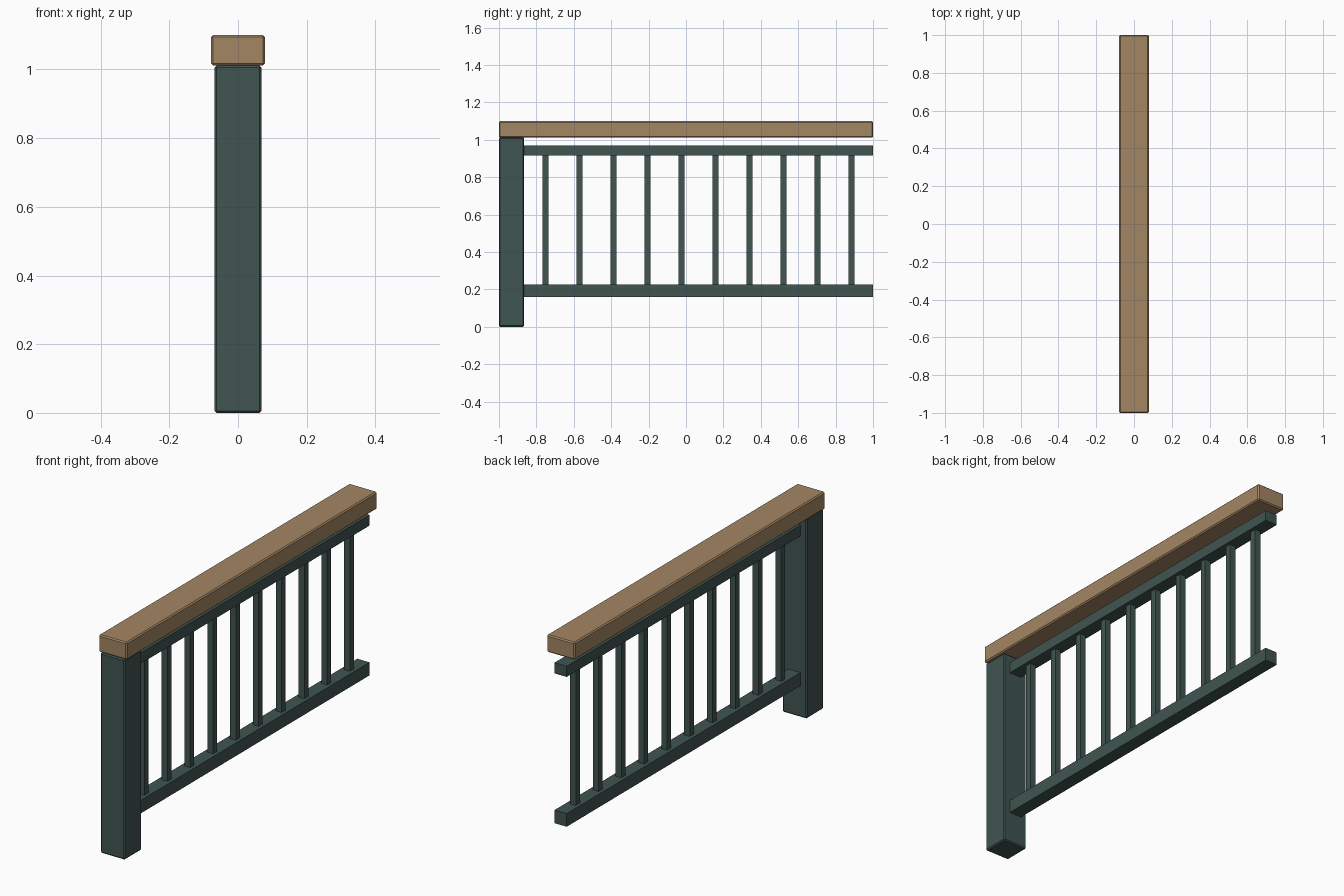
import bpy

cube = bpy.data.objects.get("Cube")
if cube:
    bpy.data.objects.remove(cube, do_unlink=True)


def make_material(name, rgb):
    mat = bpy.data.materials.new(name)
    mat.use_nodes = True
    color = (*rgb, 1.0)
    mat.diffuse_color = color
    mat.node_tree.nodes["Principled BSDF"].inputs["Base Color"].default_value = color
    return mat


def make_box(name, mat, width, y_range, z_range, bevel=0.0):
    """Box centred on x, spanning the given y and z ranges."""
    (y0, y1), (z0, z1) = y_range, z_range
    bpy.ops.mesh.primitive_cube_add(size=1, location=(0, (y0 + y1) / 2, (z0 + z1) / 2))
    obj = bpy.context.object
    obj.name = name
    obj.scale = (width, y1 - y0, z1 - z0)
    bpy.ops.object.transform_apply(location=False, rotation=False, scale=True)
    obj.data.materials.append(mat)
    if bevel:
        mod = obj.modifiers.new("Bevel", "BEVEL")
        mod.width = bevel
        mod.segments = 1
    return obj


green = make_material("dark_green_paint", (0.051, 0.089, 0.082))
wood = make_material("light_wood", (0.37, 0.24, 0.127))

# Post and handrail with softened edges
POST_BACK = -0.865
make_box("post", green, 0.136, (-1, POST_BACK), (0, 1.012), 0.006)
make_box("handrail", wood, 0.157, (-1, 1), (1.012, 1.1), 0.006)

# Horizontal rails
make_box("top_rail", green, 0.068, (POST_BACK, 1), (0.916, 0.97))
make_box("bottom_rail", green, 0.068, (POST_BACK, 1), (0.16, 0.226))

# Square balusters between the rails
SIDE = 0.032
for i in range(10):
    y = -0.752 + i * 0.182
    make_box(f"baluster_{i + 1}", green, SIDE, (y - SIDE / 2, y + SIDE / 2), (0.226, 0.916))
